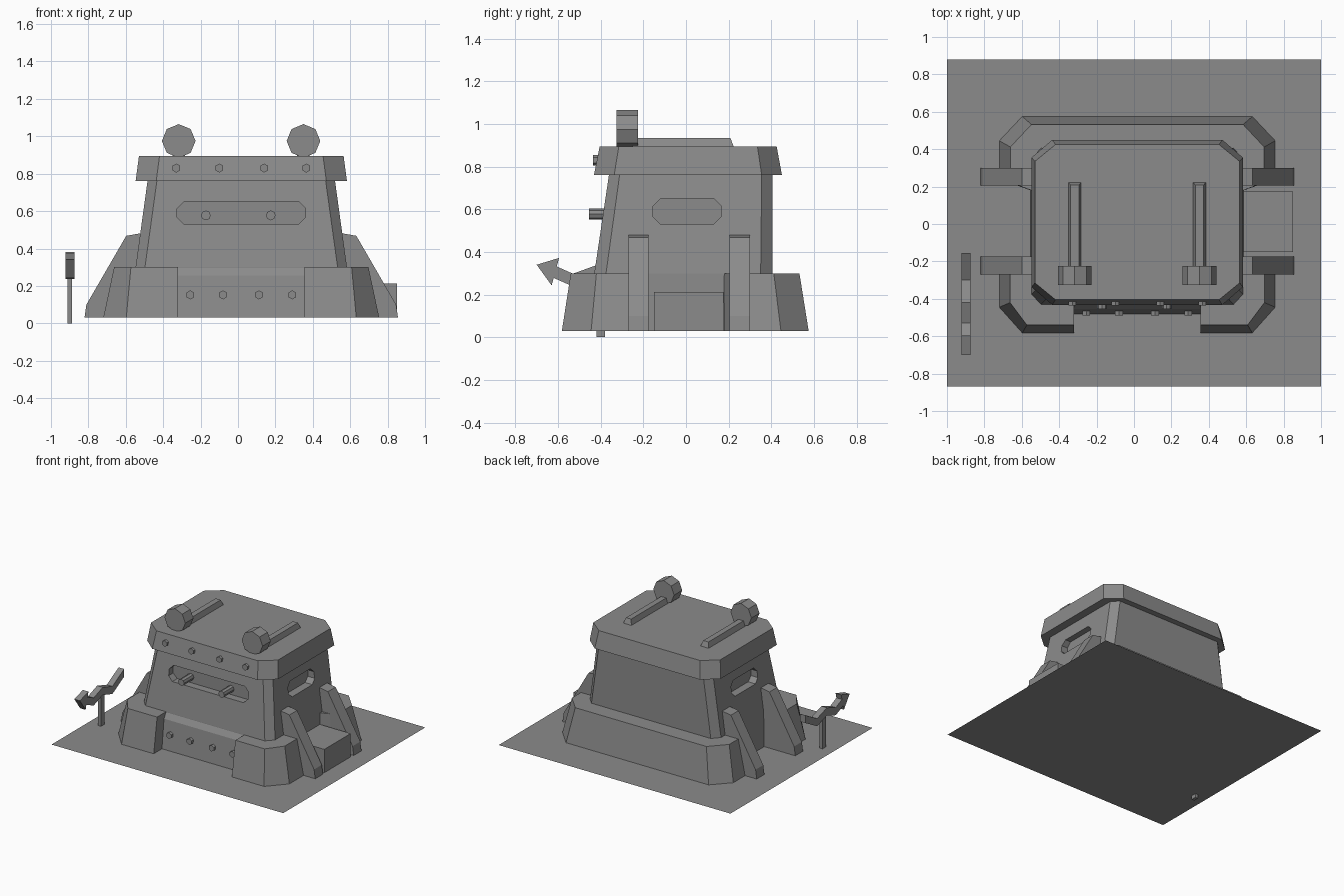
import bpy, bmesh, math
from mathutils import Matrix, Vector

if "Cube" in bpy.data.objects:
    bpy.data.objects.remove(bpy.data.objects["Cube"])

CX = 0.0175    # centre line of the building
G = 0.03       # ground height

grey = bpy.data.materials.new("concrete_grey")
grey.diffuse_color = (0.26, 0.26, 0.26, 1)
grey.use_nodes = True
grey.node_tree.nodes["Principled BSDF"].inputs["Base Color"].default_value = grey.diffuse_color


def finish(name, bm):
    bmesh.ops.recalc_face_normals(bm, faces=bm.faces)
    me = bpy.data.meshes.new(name)
    bm.to_mesh(me)
    bm.free()
    me.materials.append(grey)
    ob = bpy.data.objects.new(name, me)
    bpy.context.collection.objects.link(ob)
    return ob


def loft(name, rings, closed=True):
    """Skin a list of equal rings and cap both ends."""
    bm = bmesh.new()
    vs = [[bm.verts.new(p) for p in r] for r in rings]
    n = len(rings[0])
    for a, b in zip(vs, vs[1:]):
        for i in range(n):
            j = (i + 1) % n
            bm.faces.new((a[i], a[j], b[j], b[i]))
    bm.faces.new(vs[0])
    bm.faces.new(vs[-1])
    return finish(name, bm)


def octagon(hx, y0, y1, cx, cy, z):
    """Rectangle with clipped corners at height z."""
    l, r = CX - hx, CX + hx
    return [(x, y, z) for x, y in (
        (l + cx, y0), (r - cx, y0), (r, y0 + cy), (r, y1 - cy),
        (r - cx, y1), (l + cx, y1), (l, y1 - cy), (l, y0 + cy))]


def prism_x(name, prof, x0, x1):
    return loft(name, [[(x, y, z) for y, z in prof] for x in (x0, x1)])


def prism_y(name, prof, y0, y1):
    return loft(name, [[(x, y, z) for x, z in prof] for y in (y0, y1)])


def box(name, x0, x1, y0, y1, z0, z1):
    return prism_y(name, [(x0, z0), (x1, z0), (x1, z1), (x0, z1)], y0, y1)


def rod(name, x, z, r, y0, y1, sides):
    """Cylinder along y with a vertex at the top."""
    prof = [(x + r * math.sin(2 * math.pi * i / sides),
             z + r * math.cos(2 * math.pi * i / sides)) for i in range(sides)]
    return prism_y(name, prof, y0, y1)


def slot(a, b, z0=0.53, z1=0.65, c=0.035):
    return [(a + c, z0), (b - c, z0), (b, z0 + c), (b, z1 - c),
            (b - c, z1), (a + c, z1), (a, z1 - c), (a, z0 + c)]


# Ground sheet
bm = bmesh.new()
bm.faces.new([bm.verts.new(p) for p in
              ((-1, -0.87, G), (1, -0.87, G), (1, 0.88, G), (-1, 0.88, G))])
ground = finish("ground_sheet", bm)

# Main walls with a vertical back and sloped front and sides
walls = loft("walls", [
    octagon(0.57, -0.435, 0.405, 0.05, 0.055, G),
    octagon(0.565, -0.43, 0.405, 0.05, 0.055, 0.30),
    octagon(0.50, -0.36, 0.405, 0.05, 0.05, 0.77)])

# Firing slots cut into the front and both sides
cutters = [prism_y("front_slot_cutter", slot(-0.325, 0.36), -0.6, -0.335),
           prism_x("right_slot_cutter", slot(-0.155, 0.165), CX + 0.47, 0.8),
           prism_x("left_slot_cutter", slot(-0.155, 0.165), -0.8, CX - 0.47)]
bpy.context.view_layer.objects.active = walls
for c in cutters:
    m = walls.modifiers.new(c.name, 'BOOLEAN')
    m.object = c
    m.operation = 'DIFFERENCE'
    m.solver = 'EXACT'
    bpy.ops.object.modifier_apply(modifier=m.name)
for c in cutters:
    bpy.data.objects.remove(c)

# Roof slab
loft("roof", [octagon(0.565, -0.432, 0.45, 0.11, 0.095, 0.76),
              octagon(0.547, -0.405, 0.425, 0.11, 0.09, 0.895)])


# Sloped skirt: each path point is (x, y) on the outer foot
def skirt(name, path):
    rings = []
    for x, y in path:
        def p(sx, sy, z):
            return (CX + x * sx, y * sy, z)
        rings.append([p(1, 1, G), p(0.92, 0.925, 0.30),
                      p(0.69, 0.66, 0.30), p(0.69, 0.66, G)])
    loft(name, rings)


skirt("back_skirt", [(-0.7375, 0.24), (-0.7375, 0.445), (-0.615, 0.575),
                     (0.615, 0.575), (0.7375, 0.445), (0.7375, 0.24)])
for side, s in (("left", -1), ("right", 1)):
    # front corner blocks end squarely beside the front panel
    rings = []
    for foot, top, inner in (
            ((0.7375, -0.22), (0.68, -0.22), (0.50, -0.22)),
            ((0.7375, -0.445), (0.68, -0.42), (0.50, -0.37)),
            ((0.615, -0.582), (0.59, -0.54), (0.46, -0.40)),
            ((0.3375, -0.582), (0.3375, -0.54), (0.3375, -0.40))):
        rings.append([(CX + s * q[0], q[1], z) for q, z in
                      ((foot, G), (top, 0.30), (inner, 0.30), (inner, G))])
    loft(side + "_front_skirt", rings)

    # Buttresses
    prof = [(CX + s * x, z) for x, z in (
        (0.50, G), (0.838, G), (0.828, 0.10), (0.615, 0.468),
        (0.545, 0.48), (0.50, 0.48))]
    for end, y0 in (("front", -0.27), ("back", 0.205)):
        prism_y(f"{side}_{end}_buttress", prof, y0, y0 + 0.095)

# Recessed front panel between the corner blocks
prism_x("front_panel", [(-0.48, G), (-0.455, 0.255), (-0.425, 0.305),
                        (-0.38, 0.305), (-0.38, G)], -0.32, 0.355)

# Crate on the right side
box("side_crate", 0.56, 0.85, -0.15, 0.175, G, 0.212)

# Bolts on the roof edge and front panel
for i, x in enumerate((-0.33, -0.10, 0.14, 0.365)):
    rod(f"roof_bolt_{i}", x, 0.83, 0.024, -0.435, -0.39, 6)
for i, x in enumerate((-0.255, -0.08, 0.112, 0.29)):
    rod(f"panel_bolt_{i}", x, 0.152, 0.024, -0.488, -0.44, 6)

# Gun barrels in the front slot
for i, x in enumerate((-0.172, 0.175)):
    rod(f"gun_barrel_{i}", x, 0.577, 0.026, -0.455, -0.32, 8)

# Roof lamps and their bars
for i, x in enumerate((-0.317, 0.35)):
    rod(f"roof_lamp_{i}", x, 0.975, 0.09, -0.325, -0.225, 8)
    loft(f"lamp_bar_{i}", [
        [(x - w, -0.25, z), (x + w, -0.25, z), (x + w, y, z), (x - w, y, z)]
        for w, y, z in ((0.036, 0.225, 0.89), (0.022, 0.208, 0.935))])

# Arrow sign on a post
box("sign_post", -0.912, -0.888, -0.42, -0.38, 0.0, 0.27)
prism_x("arrow_head", [(-0.70, 0.34), (-0.63, 0.243), (-0.595, 0.372)],
        -0.922, -0.874)
path = [(-0.62, 0.308), (-0.53, 0.268), (-0.42, 0.308),
        (-0.30, 0.27), (-0.155, 0.35)]
loft("arrow_shaft", [
    [(-0.922, y, z - 0.03), (-0.874, y, z - 0.03),
     (-0.874, y, z + 0.03), (-0.922, y, z + 0.03)] for y, z in path])
